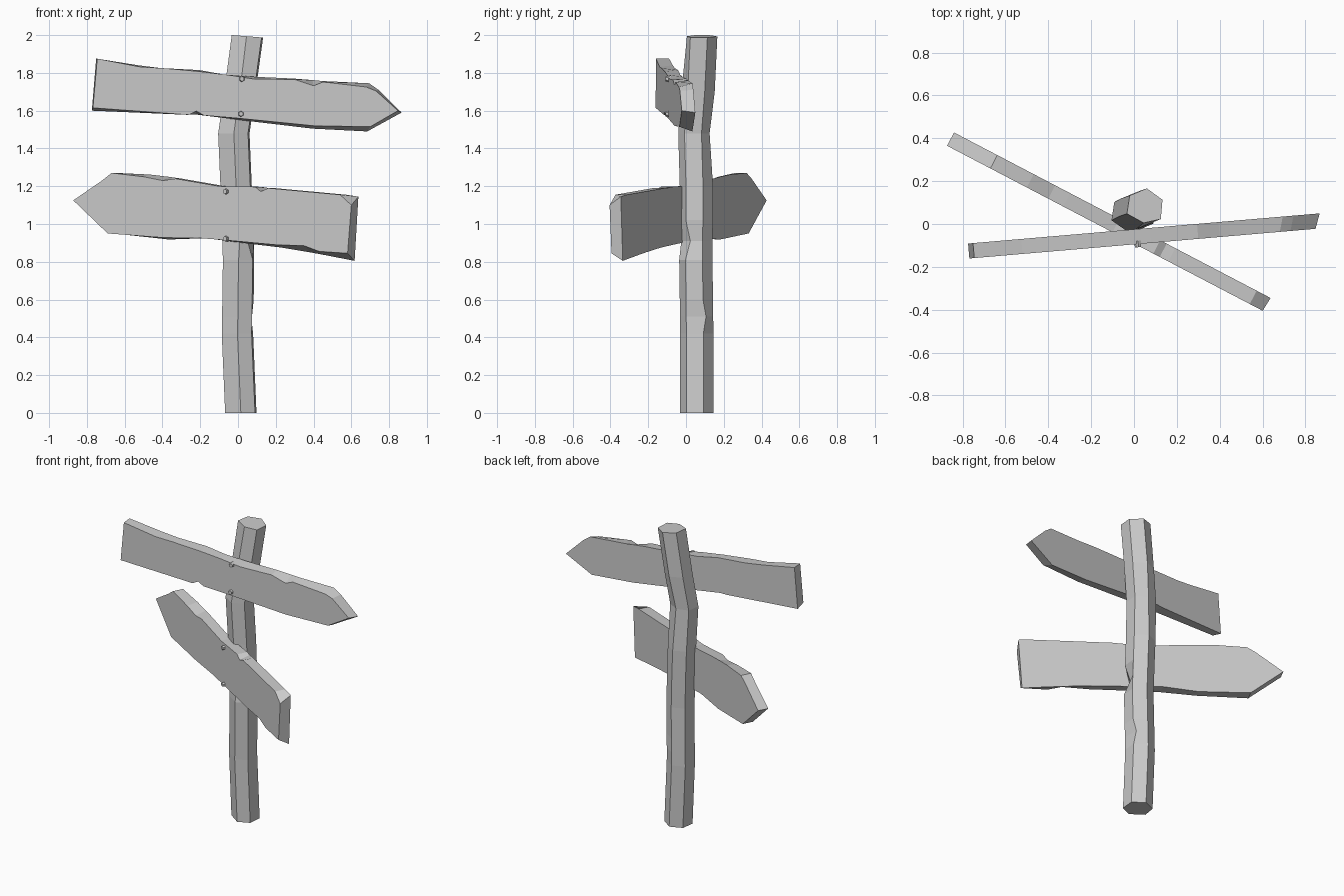
import bpy
import bmesh
from math import radians, cos, sin, pi
from mathutils import Matrix, Vector

cube = bpy.data.objects.get("Cube")
if cube:
    bpy.data.objects.remove(cube)


def make_material(name, color):
    mat = bpy.data.materials.new(name)
    mat.use_nodes = True
    mat.diffuse_color = color
    mat.node_tree.nodes["Principled BSDF"].inputs["Base Color"].default_value = color
    return mat


GREY = make_material("weathered grey", (0.6, 0.6, 0.6, 1))


def finish(name, bm):
    """Turn a bmesh into a flat shaded object."""
    bmesh.ops.recalc_face_normals(bm, faces=bm.faces)
    mesh = bpy.data.meshes.new(name)
    bm.to_mesh(mesh)
    bm.free()
    mesh.materials.append(GREY)
    obj = bpy.data.objects.new(name, mesh)
    bpy.context.collection.objects.link(obj)
    return obj


def bridge(bm, lower, upper):
    count = len(lower)
    for i in range(count):
        j = (i + 1) % count
        bm.faces.new((lower[i], lower[j], upper[j], upper[i]))


def build_post(name, section, rings, dents):
    """Loft the hewn section through the rings, then pull dents inward."""
    bm = bmesh.new()
    loops = []
    for z, cx, cy in rings:
        loops.append([bm.verts.new((cx + x, cy + y, z)) for x, y in section])
    for lower, upper in zip(loops, loops[1:]):
        bridge(bm, lower, upper)
    bm.faces.new(loops[0])
    bm.faces.new(loops[-1])
    for ring, corner, dx, dy in dents:
        loops[ring][corner].co += Vector((dx, dy, 0))
    for vert in loops[-1]:
        vert.co.z -= 0.08 * (vert.co.x + 0.03)
    return finish(name, bm)


def build_board(name, angle, front_y, outline, thickness=0.07):
    """Plank with a worn outline; each point is x, z, front chip x, front chip z."""
    turn = radians(angle)
    back_offset = Vector((-sin(turn), cos(turn), 0)) * thickness
    slope = sin(turn) / cos(turn)
    bm = bmesh.new()
    front, back = [], []
    for x, z, chip_x, chip_z in outline:
        fx = x + chip_x
        front.append(bm.verts.new((fx, front_y + slope * fx, z + chip_z)))
        back.append(bm.verts.new(Vector((x, front_y + slope * x, z)) + back_offset))
    bridge(bm, front, back)
    bm.faces.new(front)
    bm.faces.new(back)
    return finish(name, bm)


def build_nail(name, angle, front_y, x, z):
    """Six sided nail head seated on the front of a board."""
    turn = radians(angle)
    normal = Vector((sin(turn), -cos(turn), 0))
    seat = Vector((x, front_y + x * sin(turn) / cos(turn), z))
    bm = bmesh.new()
    bmesh.ops.create_cone(bm, cap_ends=True, segments=6, radius1=0.018,
                          radius2=0.013, depth=0.03)
    place = Matrix.Translation(seat) @ normal.to_track_quat("Z", "Y").to_matrix().to_4x4()
    bm.transform(place)
    return finish(name, bm)


# Crooked post
section = [(0, -0.088), (0.075, -0.055), (0.083, 0.035),
           (0.01, 0.088), (-0.07, 0.055), (-0.083, -0.03)]
rings = [(0, 0.015, 0.057), (0.42, -0.003, 0.057), (0.51, -0.001, 0.056),
         (0.6, 0, 0.055), (0.81, 0.003, 0.052), (0.91, 0, 0.053),
         (1.02, -0.003, 0.054), (1.2, -0.01, 0.055), (1.48, -0.022, 0.047),
         (1.7, 0.01, 0.064), (2, 0.05, 0.078)]
dents = [(2, 2, -0.012, 0.015), (5, 1, -0.025, 0.025), (5, 0, 0.01, 0.01),
         (8, 3, 0, -0.01), (10, 0, -0.005, 0.015)]
build_post("post", section, rings, dents)

# Upper board, pointing to the model's left
UPPER = (4.9, -0.095)
build_board("upper_board", *UPPER, [
    (-0.745, 1.875, 0, 0), (-0.52, 1.84, 0, -0.008), (-0.4, 1.825, 0, 0),
    (-0.2, 1.815, 0, -0.008), (-0.06, 1.79, 0, 0), (0.08, 1.78, 0, -0.012),
    (0.3, 1.77, 0, -0.005), (0.4, 1.762, 0, -0.03), (0.45, 1.757, 0, -0.005),
    (0.7, 1.745, -0.02, -0.02), (0.75, 1.71, -0.02, -0.005),
    (0.872, 1.59, -0.025, 0.01), (0.69, 1.49, 0.01, 0.025),
    (0.4, 1.505, 0, 0.015), (0.02, 1.55, 0, 0.008), (-0.18, 1.575, 0, 0),
    (-0.22, 1.58, 0, 0.018), (-0.26, 1.578, 0, 0), (-0.768, 1.6, 0, 0.015)])

# Lower board, pointing to the model's right
LOWER = (-27.6, -0.091)
build_board("lower_board", *LOWER, [
    (-0.872, 1.125, 0, 0), (-0.72, 1.24, 0, -0.01), (-0.67, 1.27, 0, 0),
    (-0.5, 1.262, 0, -0.012), (-0.4, 1.25, 0, -0.02), (-0.33, 1.24, 0, 0),
    (-0.1, 1.2, 0, 0), (0.09, 1.197, 0, 0), (0.12, 1.192, 0, -0.02),
    (0.16, 1.19, 0, 0), (0.54, 1.155, 0, 0), (0.605, 1.145, -0.005, -0.045),
    (0.585, 0.805, -0.005, 0.04), (0.43, 0.835, 0, 0.02), (0.35, 0.85, 0, 0.035),
    (0.2, 0.875, 0, 0.015), (-0.05, 0.905, 0, 0.008), (-0.2, 0.925, 0, 0),
    (-0.4, 0.918, 0, 0.01), (-0.69, 0.95, 0, 0)])

# Nail heads
for label, plane, x, z in (("upper_nail_top", UPPER, 0.02, 1.768),
                           ("upper_nail_bottom", UPPER, 0.015, 1.583),
                           ("lower_nail_top", LOWER, -0.063, 1.172),
                           ("lower_nail_bottom", LOWER, -0.063, 0.922)):
    build_nail(label, *plane, x, z)
